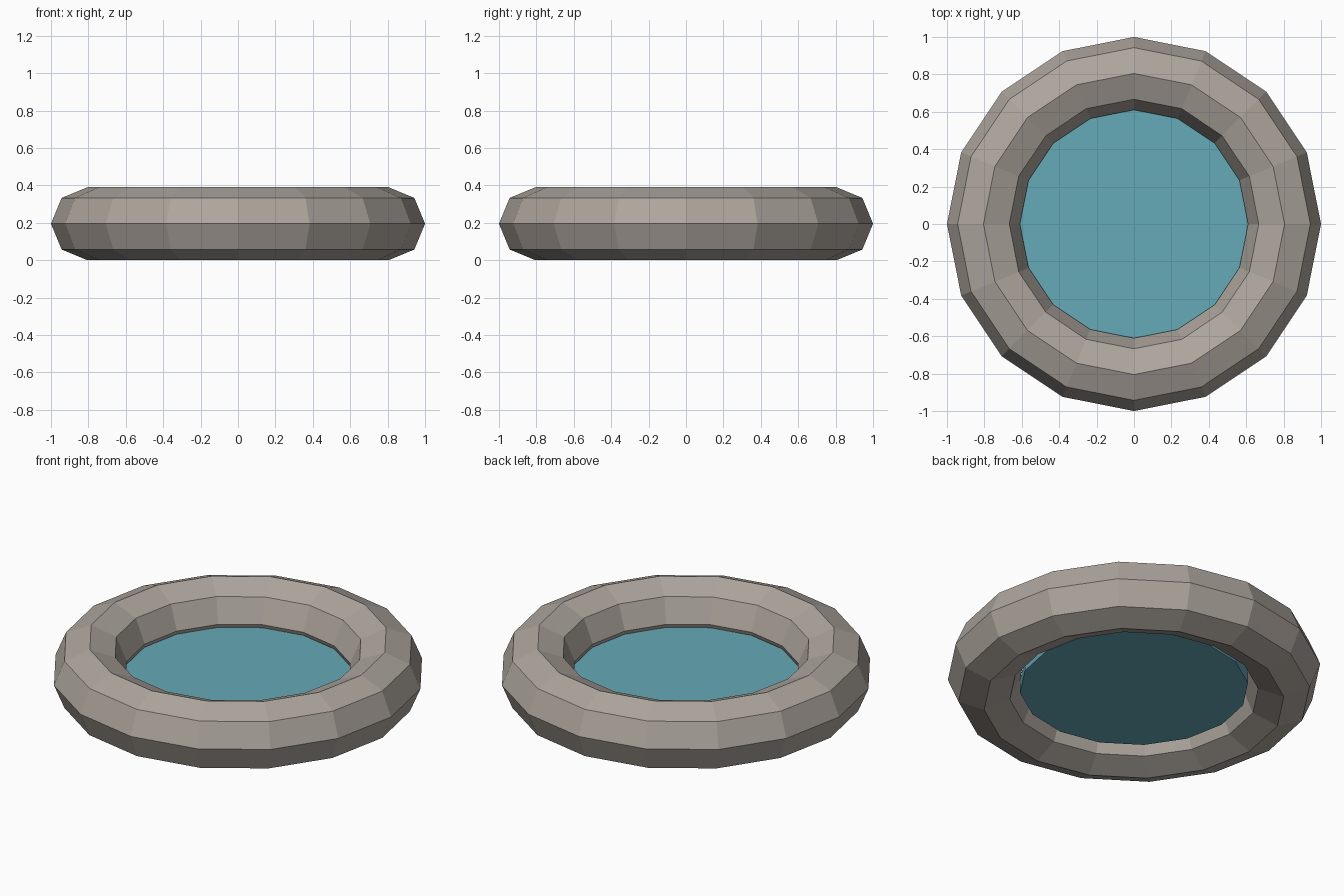
import bpy

if "Cube" in bpy.data.objects:
    bpy.data.objects.remove(bpy.data.objects["Cube"])

SIDES = 16
TUBE = 0.195                 # tube radius; the ring rests on the ground
RING = 1.0 - TUBE            # radius to the tube centre


def colour(obj, name, rgb):
    mat = bpy.data.materials.new(name)
    mat.diffuse_color = (*rgb, 1.0)
    mat.use_nodes = True
    mat.node_tree.nodes["Principled BSDF"].inputs["Base Color"].default_value = mat.diffuse_color
    obj.data.materials.append(mat)


# Stone rim: low-poly ring with an octagonal section
bpy.ops.mesh.primitive_torus_add(
    major_segments=SIDES, minor_segments=8,
    major_radius=RING, minor_radius=TUBE, location=(0, 0, TUBE))
rim = bpy.context.object
rim.name = "stone_rim"
colour(rim, "stone", (0.42, 0.38, 0.34))

# Water: thin disc sitting just below the middle of the rim
water_bottom, water_top = 0.095, 0.176
bpy.ops.mesh.primitive_cylinder_add(
    vertices=SIDES, radius=0.612, depth=water_top - water_bottom,
    location=(0, 0, (water_bottom + water_top) / 2))
water = bpy.context.object
water.name = "water"
colour(water, "water", (0.13, 0.40, 0.48))
